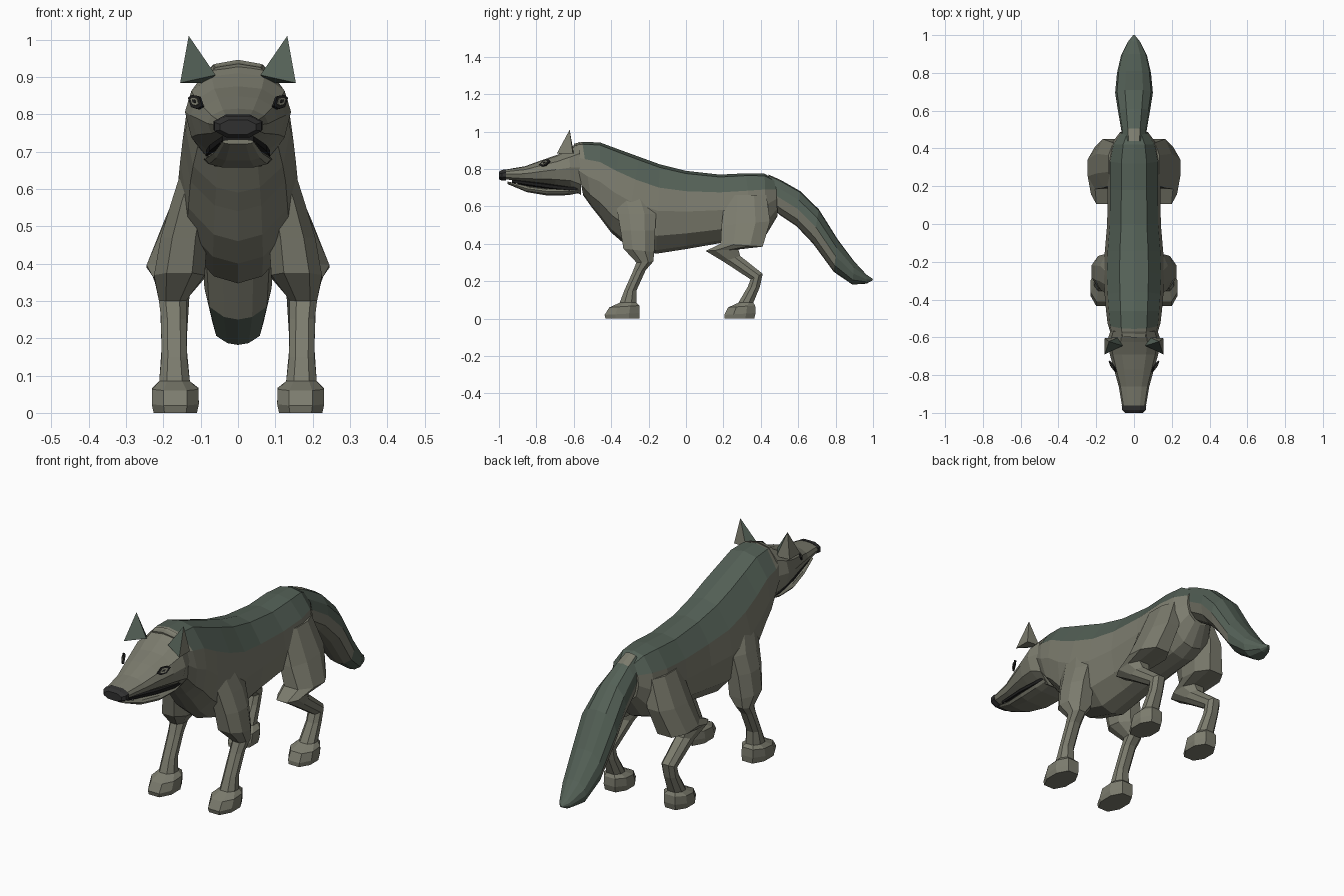
import bpy, bmesh
from mathutils import Vector


def material(name, col):
    m = bpy.data.materials.new(name)
    m.diffuse_color = (*col, 1)
    return m


TAN = material("grey tan fur", (0.20, 0.20, 0.155))
GREEN = material("dark green grey fur", (0.088, 0.118, 0.094))
BLACK = material("black", (0.012, 0.012, 0.012))
NOSE = material("nose charcoal", (0.03, 0.03, 0.03))
TOOTH = material("tooth", (0.45, 0.45, 0.40))


def finish(name, bm, mats, rule=None, mirror=False):
    bmesh.ops.recalc_face_normals(bm, faces=bm.faces)
    if rule:
        for f in bm.faces:
            f.material_index = rule(f)
    me = bpy.data.meshes.new(name)
    bm.to_mesh(me)
    bm.free()
    for m in mats:
        me.materials.append(m)
    ob = bpy.data.objects.new(name, me)
    bpy.context.collection.objects.link(ob)
    if mirror:
        ob.modifiers.new("mirror", "MIRROR").use_mirror_merge = False
    return ob


def full(half):
    """Mirror half a section (u, v) into a closed loop."""
    return half + [(-u, v) for u, v in reversed(half) if u > 0]


TRUNK = full([(0, 1), (.48, .965), (.9, .74), (1, .48), (.86, .2), (.42, .04), (0, 0)])
SKULL = full([(0, 1), (.5, .96), (.88, .78), (1, .52), (.88, .2), (.5, 0)])
LIMB = full([(.5, 1), (1, .7), (1, .3), (.5, 0)])


def loft(name, rings, section, mats, rule=None, mirror=False):
    """Ring: y, z of the v=0 end, y, z of the v=1 end, centre x, half width.
    rule(v, centre) picks the material of each face."""
    bm = bmesh.new()
    lay = bm.verts.layers.float.new("v")
    loops = []
    for ya, za, yb, zb, xc, hw in rings:
        loop = []
        for u, v in section:
            p = bm.verts.new((xc + u * hw, ya + (yb - ya) * v, za + (zb - za) * v))
            p[lay] = v
            loop.append(p)
        loops.append(loop)
    n = len(section)
    for a, b in zip(loops, loops[1:]):
        for i in range(n):
            j = (i + 1) % n
            bm.faces.new((a[i], a[j], b[j], b[i]))
    bm.faces.new(loops[0])
    bm.faces.new(loops[-1])

    def pick(f):
        return rule(sum(p[lay] for p in f.verts) / len(f.verts), f.calc_center_median())
    return finish(name, bm, mats, pick if rule else None, mirror)


# Torso with a dark saddle along the back
loft("torso", [
    (-.55, .66, -.60, .935, 0, .125),
    (-.50, .59, -.555, .945, 0, .14),
    (-.46, .54, -.46, .942, 0, .148),
    (-.40, .46, -.36, .905, 0, .155),
    (-.33, .40, -.25, .865, 0, .16),
    (-.16, .347, -.14, .825, 0, .155),
    (0, .372, 0, .79, 0, .142),
    (.19, .405, .18, .77, 0, .14),
    (.36, .42, .32, .777, 0, .14),
    (.43, .45, .42, .775, 0, .12),
    (.49, .55, .48, .74, 0, .075)],
    TRUNK, [TAN, GREEN], lambda v, c: int(v > .75 and c.y > -.56))

# Tail: dark top and tip, pale patch at the root
loft("tail", [
    (.45, .60, .44, .771, 0, .06),
    (.50, .555, .505, .742, 0, .068),
    (.59, .495, .61, .682, 0, .085),
    (.68, .40, .71, .585, 0, .1),
    (.79, .25, .81, .425, 0, .09),
    (.89, .182, .90, .305, 0, .068),
    (.965, .187, .965, .235, 0, .032),
    (.995, .203, 1.0, .212, 0, .006)],
    TRUNK, [TAN, GREEN],
    lambda v, c: int((v > .45 or c.y > .8) and not (c.y < .5 and v > .9)))

# Head, lower jaw, mouth and nose
loft("head", [
    (-.56, .66, -.57, .946, 0, .125),
    (-.615, .695, -.625, .91, 0, .142),
    (-.70, .712, -.69, .875, 0, .127),
    (-.77, .722, -.77, .848, 0, .106),
    (-.86, .732, -.86, .815, 0, .081),
    (-.965, .745, -.965, .797, 0, .063)], SKULL, [TAN])
loft("lower_jaw", [
    (-.57, .672, -.57, .70, 0, .085),
    (-.63, .660, -.63, .697, 0, .092),
    (-.74, .658, -.74, .700, 0, .088),
    (-.85, .676, -.85, .712, 0, .066),
    (-.955, .720, -.955, .733, 0, .042)], SKULL, [TAN])
loft("mouth_inside", [
    (-.58, .675, -.58, .715, 0, .084),
    (-.628, .675, -.628, .715, 0, .086),
    (-.75, .69, -.75, .73, 0, .076),
    (-.93, .72, -.93, .75, 0, .042)], LIMB, [BLACK])
loft("nose", [
    (-.962, .740, -.962, .799, 0, .065),
    (-.985, .738, -.985, .795, 0, .063),
    (-1.0, .746, -1.0, .785, 0, .048)], LIMB, [NOSE])


def solid(name, points, mats, rule=None):
    bm = bmesh.new()
    for p in points:
        bm.verts.new(p)
    bmesh.ops.convex_hull(bm, input=bm.verts)
    return finish(name, bm, mats, rule, True)


# Ears and fangs
solid("ears", [(.06, -.645, .905), (.155, -.69, .884), (.155, -.605, .884),
               (.085, -.60, .884), (.132, -.622, 1.01)], [TAN, GREEN],
      lambda f: int(f.normal.y < -.2 or f.normal.x < -.3))
solid("fangs", [(.036, -.90, .732), (.048, -.90, .732), (.042, -.912, .732),
                (.043, -.904, .702)], [TOOTH])


# Eyes: stacked diamond plates facing outward and forward
def eye_plate(name, size, lift, mat):
    n = Vector((.74, -.60, .30)).normalized()
    side = Vector((.63, .77, 0)).normalized()
    up = n.cross(side)
    up = up if up.z > 0 else -up
    c = Vector((.110, -.752, .832)) + n * lift
    outline = [(-1, -.35), (-.3, .45), (.6, .55), (1, .3), (.35, -.45), (-.5, -.6)]
    pts = [c + side * a * size + up * b * size + n * d
           for a, b in outline for d in (-.004, .004)]
    solid(name, pts, [mat])


eye_plate("eye_rims", .034, .003, BLACK)
eye_plate("eye_irises", .020, .006, TAN)
eye_plate("eye_pupils", .009, .008, BLACK)

# Legs, mirrored left to right
loft("front_legs", [
    (-.38, .67, -.20, .67, .09, .055),
    (-.365, .56, -.16, .56, .125, .055),
    (-.35, .47, -.165, .47, .145, .062),
    (-.335, .375, -.17, .355, .157, .068),
    (-.265, .30, -.175, .305, .175, .037),
    (-.285, .25, -.215, .26, .172, .034),
    (-.33, .15, -.265, .15, .171, .034),
    (-.355, .085, -.265, .085, .17, .041),
    (-.41, .06, -.25, .07, .168, .062),
    (-.435, .02, -.248, .03, .168, .063),
    (-.43, 0, -.25, 0, .168, .058)], LIMB, [TAN], None, True)
loft("hind_legs", [
    (.21, .66, .43, .66, .085, .05),
    (.19, .50, .45, .52, .132, .066),
    (.185, .40, .41, .385, .167, .078),
    (.105, .362, .28, .37, .17, .058),
    (.20, .305, .29, .335, .17, .040),
    (.345, .21, .41, .24, .171, .035),
    (.33, .17, .395, .17, .171, .034),
    (.28, .085, .36, .085, .17, .041),
    (.225, .06, .37, .07, .168, .062),
    (.205, .02, .372, .03, .168, .063),
    (.205, 0, .365, 0, .168, .058)], LIMB, [TAN], None, True)
